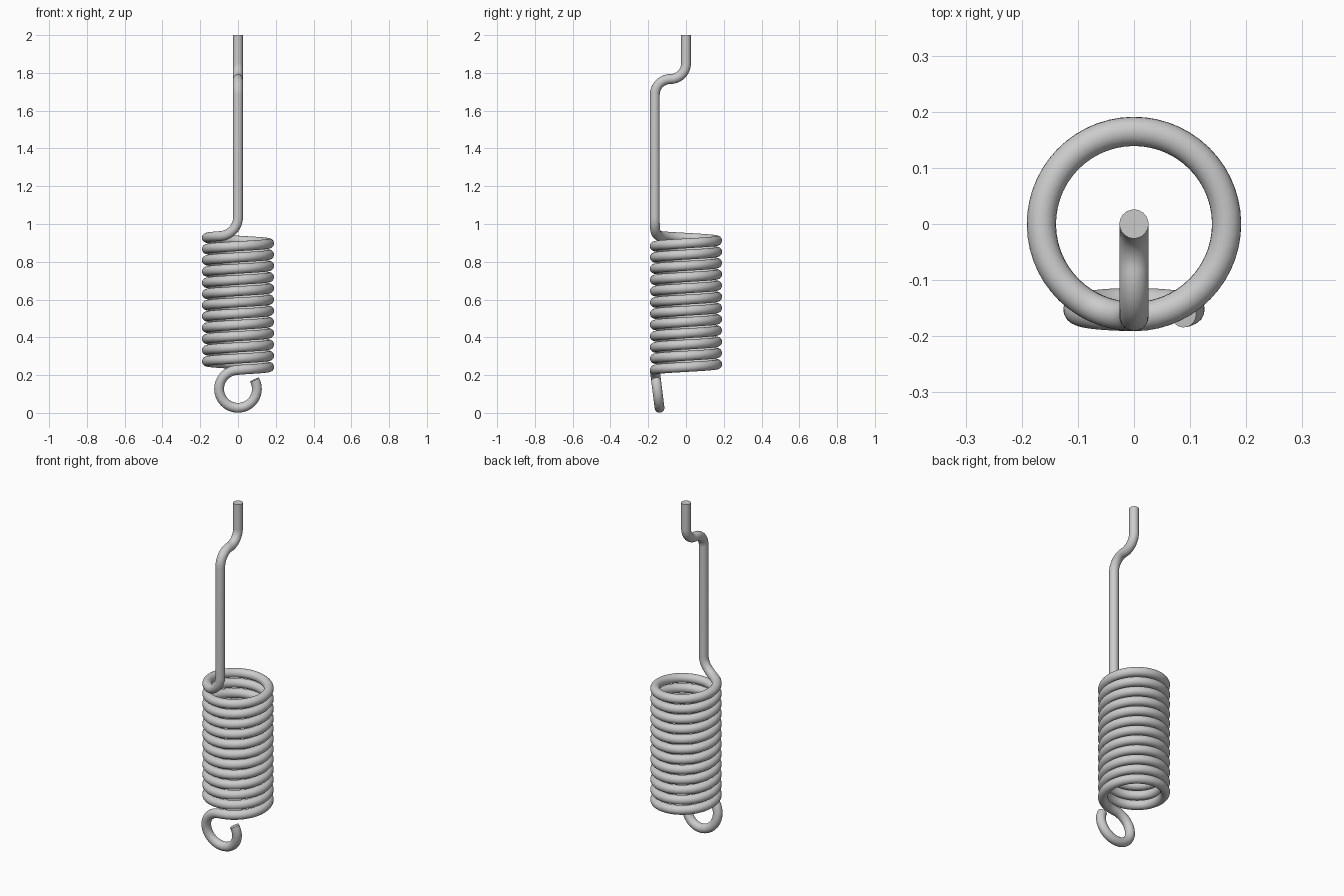
import bpy
from math import sin, cos, pi, sqrt, radians

if "Cube" in bpy.data.objects:
    bpy.data.objects.remove(bpy.data.objects["Cube"])

WIRE = 0.026      # wire radius
COIL = 0.165      # coil radius at wire centre
Z0 = 0.228        # height where the coil meets the hook
PITCH = 0.0595
TURNS = 11.896    # stops just short of the front, where the wire bends up
STEPS = 56
HOOK = 0.1

path = []

# Tilted end hook, from its open tip round to the top
for i in range(41):
    a = radians(29 - 299 * i / 40)
    x, z = HOOK * cos(a), 0.127 + HOOK * sin(a)
    path.append((x, -COIL + 0.125 * (0.227 - z), z))

# Coil, rising anticlockwise from the front
n = int(TURNS * STEPS)
for i in range(1, n + 1):
    t = TURNS * i / n
    a = -pi / 2 + 2 * pi * t
    path.append((COIL * cos(a), COIL * sin(a), Z0 + PITCH * t))

# Bend from the coil up into the straight leg, staying on the coil cylinder
xs, _, zs = path[-1]
for i in range(1, 15):
    t = pi / 2 * i / 14
    x = xs * (1 - sin(t))
    path.append((x, -sqrt(COIL ** 2 - x ** 2), zs + 0.1 * (1 - cos(t))))

# Straight leg and S-bend back to the axis
r = COIL / 2
for i in range(15):
    t = pi / 2 * i / 14
    path.append((0, -r - r * cos(t), 1.685 + r * sin(t)))
for i in range(1, 15):
    t = pi / 2 * i / 14
    path.append((0, -r + r * sin(t), 1.685 + 2 * r - r * cos(t)))
path.append((0, 0, 2.0))

# Sweep the round wire along the path
curve = bpy.data.curves.new("spring_wire", 'CURVE')
curve.dimensions = '3D'
curve.bevel_depth = WIRE
curve.bevel_resolution = 8
curve.use_fill_caps = True
spline = curve.splines.new('POLY')
spline.points.add(len(path) - 1)
for p, co in zip(spline.points, path):
    p.co = (*co, 1)

spring = bpy.data.objects.new("spring_wire", curve)
bpy.context.collection.objects.link(spring)
bpy.context.view_layer.objects.active = spring
spring.select_set(True)
bpy.ops.object.convert(target='MESH')
bpy.ops.object.shade_smooth_by_angle(angle=radians(40))
